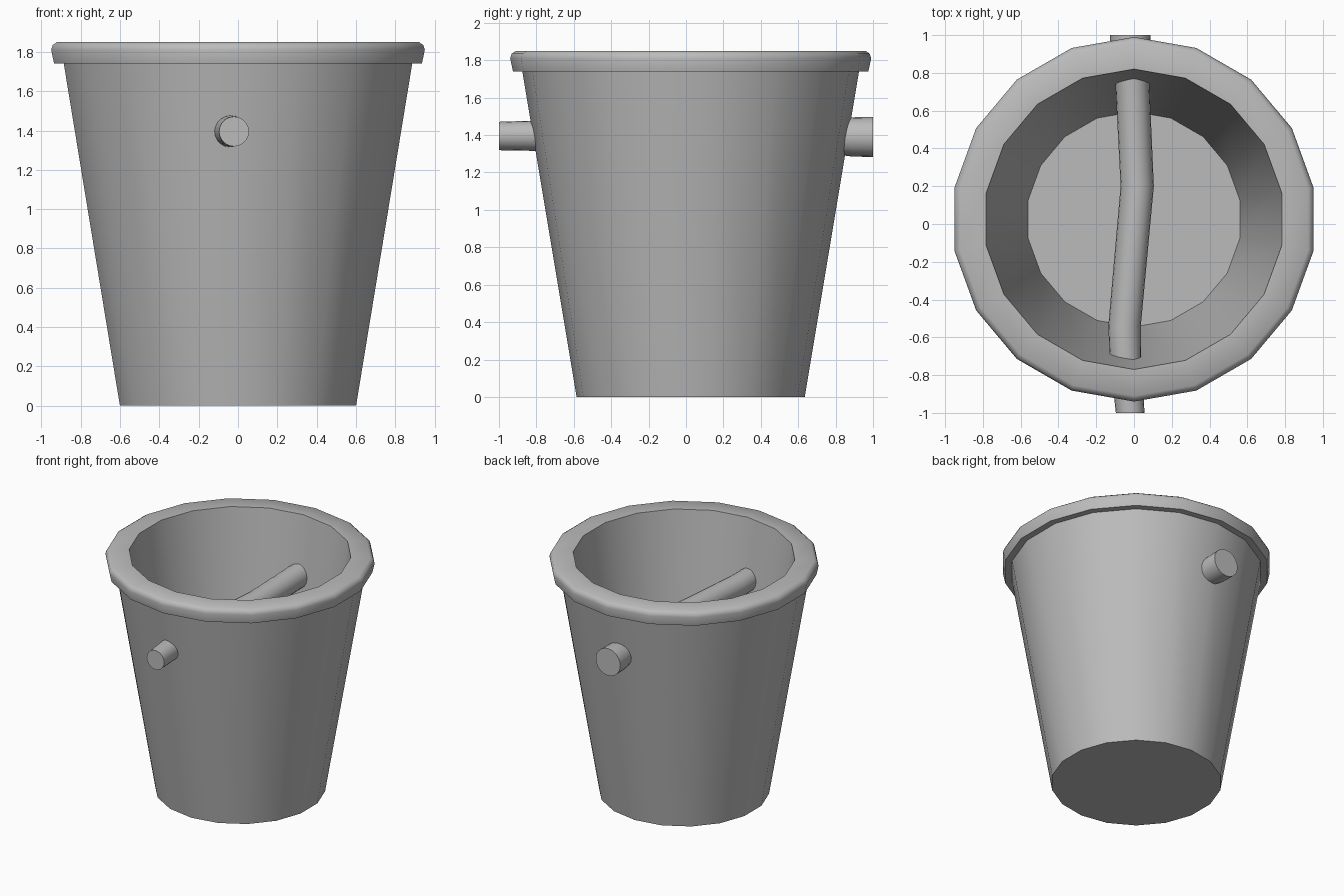
import bpy
import bmesh
from math import sin, cos, tau, radians
from mathutils import Vector

default = bpy.data.objects.get("Cube")
if default:
    bpy.data.objects.remove(default, do_unlink=True)

grey = bpy.data.materials.new("plain grey")
grey.use_nodes = True
colour = (0.5, 0.5, 0.5, 1)
grey.diffuse_color = colour
grey.node_tree.nodes["Principled BSDF"].inputs["Base Color"].default_value = colour


def skin(name, rings):
    """Bridge a list of point rings and cap both ends."""
    bm = bmesh.new()
    loops = [[bm.verts.new(p) for p in ring] for ring in rings]
    n = len(loops[0])
    for a, b in zip(loops, loops[1:]):
        for i in range(n):
            j = (i + 1) % n
            bm.faces.new((a[i], a[j], b[j], b[i]))
    bm.faces.new(loops[0][::-1])
    bm.faces.new(loops[-1])
    bmesh.ops.recalc_face_normals(bm, faces=bm.faces)
    mesh = bpy.data.meshes.new(name)
    bm.to_mesh(mesh)
    bm.free()
    mesh.materials.append(grey)
    obj = bpy.data.objects.new(name, mesh)
    bpy.context.collection.objects.link(obj)
    bpy.ops.object.select_all(action="DESELECT")
    obj.select_set(True)
    bpy.context.view_layer.objects.active = obj
    bpy.ops.object.shade_smooth_by_angle(angle=radians(45))
    return obj


# Bucket: outer wall, rounded rim, inner wall and floor as (radius, height)
SIDES = 18
CENTRE_Y = 0.025
profile = [(0.61, 0), (0.90, 1.74), (0.95, 1.74), (0.965, 1.81),
           (0.957, 1.835), (0.935, 1.85), (0.795, 1.85), (0.57, 0.2)]
skin("bucket", [[(r * sin(tau * i / SIDES), CENTRE_Y + r * cos(tau * i / SIDES), z)
                 for i in range(SIDES)] for r, z in profile])

# Crooked stick passing through both walls: (x, y, z, radius)
stick = [(-0.02, -1, 1.395, 0.076), (-0.045, -0.72, 1.397, 0.083),
         (-0.05, -0.54, 1.4, 0.086), (0.017, 0.2, 1.4, 0.088),
         (-0.01, 0.77, 1.39, 0.09), (-0.02, 0.89, 1.39, 0.105),
         (-0.02, 1, 1.39, 0.107)]
skin("stick", [[Vector((x + r * cos(tau * i / 20), y, z + r * sin(tau * i / 20)))
                for i in range(20)] for x, y, z, r in stick])
